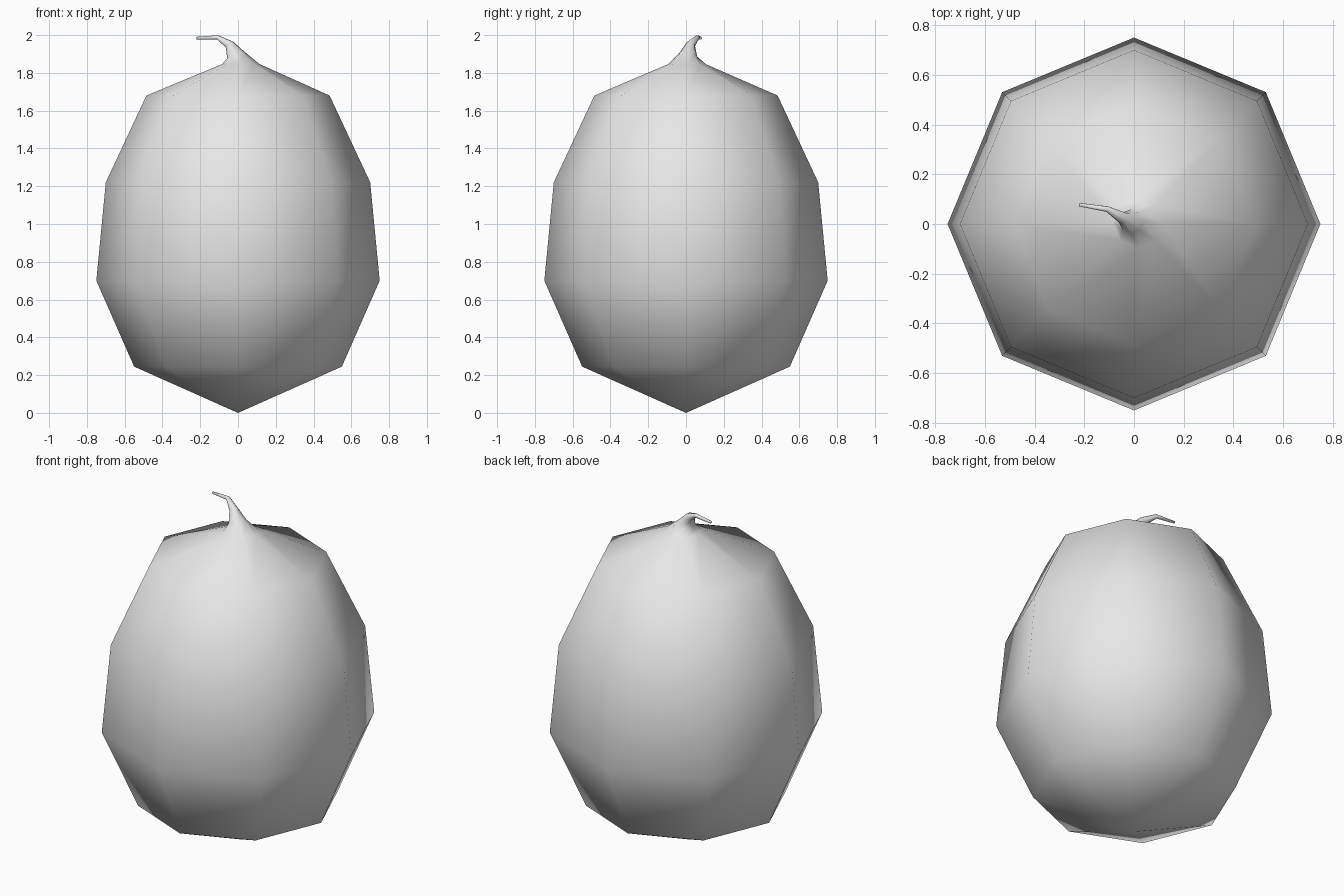
import bpy, bmesh, math
from mathutils import Vector

cube = bpy.data.objects.get("Cube")
if cube:
    bpy.data.objects.remove(cube, do_unlink=True)

SIDES = 8

skin = bpy.data.materials.new("pale_grey")
skin.use_nodes = True
grey = (0.8, 0.8, 0.8, 1)
skin.diffuse_color = grey
skin.node_tree.nodes["Principled BSDF"].inputs["Base Color"].default_value = grey


def add_ring(bm, centre, radius, normal):
    """One ring of vertices, tipped so that it faces along normal."""
    turn = Vector((0, 0, 1)).rotation_difference(Vector(normal))
    ring = []
    for i in range(SIDES):
        a = math.tau * i / SIDES
        offset = Vector((math.cos(a), math.sin(a), 0)) * radius
        ring.append(bm.verts.new(Vector(centre) + turn @ offset))
    return ring


# Body rings: radius, height
body = [(0.55, 0.245), (0.75, 0.70), (0.70, 1.22), (0.485, 1.68)]
# Stem rings: centre, radius, facing direction
stem = [
    ((0.015, 0.005, 1.846), 0.1, (0, 0, 1)),
    ((-0.01, 0.01, 1.893), 0.05, (-0.35, 0.15, 1)),
    ((-0.045, 0.025, 1.95), 0.025, (-0.6, 0.35, 0.7)),
    ((-0.108, 0.06, 1.988), 0.012, (-1, 0.35, 0.2)),
    ((-0.22, 0.078, 1.984), 0.007, (-1, 0.15, -0.05)),
]

# Gourd: body and curled stem in one continuous skin
bm = bmesh.new()
base = bm.verts.new((0, 0, 0))
rings = [add_ring(bm, (0, 0, z), r, (0, 0, 1)) for r, z in body]
rings += [add_ring(bm, *part) for part in stem]

for i in range(SIDES):
    j = (i + 1) % SIDES
    bm.faces.new((base, rings[0][j], rings[0][i]))
    for low, high in zip(rings, rings[1:]):
        bm.faces.new((low[i], low[j], high[j], high[i]))
bm.faces.new(rings[-1])
bmesh.ops.recalc_face_normals(bm, faces=bm.faces)
for face in bm.faces:
    face.smooth = True

mesh = bpy.data.meshes.new("gourd")
bm.to_mesh(mesh)
bm.free()
mesh.materials.append(skin)
gourd = bpy.data.objects.new("gourd", mesh)
bpy.context.collection.objects.link(gourd)
